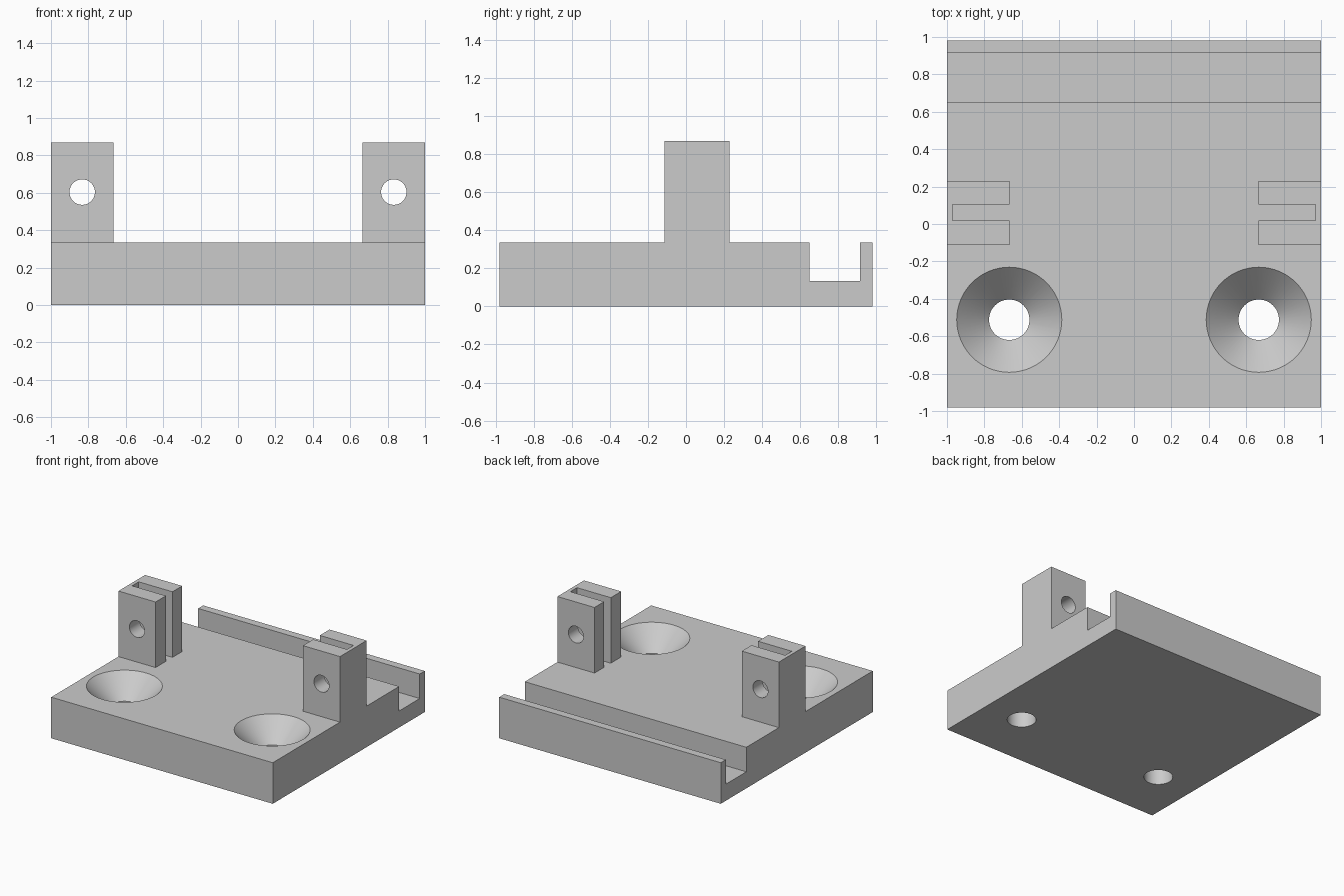
import bpy
import bmesh
from math import radians
from mathutils import Matrix

cube = bpy.data.objects.get("Cube")
if cube:
    bpy.data.objects.remove(cube, do_unlink=True)

# Main dimensions
HALF_Y, DECK, POST_TOP = 0.98, 0.335, 0.87
POST_IN = 0.665
HOLE_Y, HOLE_X = -0.512, 0.667

gray = bpy.data.materials.new("plain_gray")
gray.use_nodes = True
gray.diffuse_color = (0.6, 0.6, 0.6, 1)
gray.node_tree.nodes["Principled BSDF"].inputs["Base Color"].default_value = (0.6, 0.6, 0.6, 1)


def make_object(name, bm):
    bmesh.ops.recalc_face_normals(bm, faces=bm.faces)
    mesh = bpy.data.meshes.new(name)
    bm.to_mesh(mesh)
    bm.free()
    mesh.materials.append(gray)
    obj = bpy.data.objects.new(name, mesh)
    bpy.context.collection.objects.link(obj)
    return obj


def box(name, xs, ys, zs):
    bm = bmesh.new()
    bmesh.ops.create_cube(bm, size=1)
    spans = (xs, ys, zs)
    for v in bm.verts:
        v.co = [(a + b) / 2 + c * (b - a) for c, (a, b) in zip(v.co, spans)]
    return make_object(name, bm)


def cone(name, centre, r1, r2, depth, turn=0):
    bm = bmesh.new()
    bmesh.ops.create_cone(bm, cap_ends=True, segments=64, radius1=r1, radius2=r2, depth=depth,
                          matrix=Matrix.Translation(centre) @ Matrix.Rotation(radians(turn), 4, "X"))
    return make_object(name, bm)


def cut(target, cutter):
    cutter.hide_render = True
    mod = target.modifiers.new("cut", "BOOLEAN")
    mod.operation, mod.solver, mod.object = "DIFFERENCE", "EXACT", cutter
    bpy.context.view_layer.objects.active = target
    bpy.ops.object.modifier_apply(modifier=mod.name)
    bpy.data.objects.remove(cutter, do_unlink=True)


# Side profile with post and groove, extruded across the width
profile = [(-HALF_Y, 0), (HALF_Y, 0), (HALF_Y, DECK), (0.915, DECK), (0.915, 0.135),
           (0.65, 0.135), (0.65, DECK), (0.23, DECK), (0.23, POST_TOP),
           (-0.113, POST_TOP), (-0.113, DECK), (-HALF_Y, DECK)]
bm = bmesh.new()
face = bm.faces.new([bm.verts.new((-1, y, z)) for y, z in profile])
side = bmesh.ops.extrude_face_region(bm, geom=[face])["geom"]
bmesh.ops.translate(bm, vec=(2, 0, 0), verts=[v for v in side if isinstance(v, bmesh.types.BMVert)])
plate = make_object("mounting_plate", bm)

# Clear the space between the two posts
cut(plate, box("post_gap", (-POST_IN, POST_IN), (-0.3, 0.4), (DECK, 1)))

for s in (-1, 1):
    # Slot opening toward the middle of the plate
    cut(plate, box("post_slot", sorted((s * 0.6, s * 0.97)), (0.02, 0.105), (DECK, 1)))
    # Pin hole through the post
    cut(plate, cone("pin_hole", (s * 0.833, 0.06, 0.604), 0.068, 0.068, 0.6, 90))
    # Countersunk screw hole, with the cone carried a little above the deck
    cut(plate, cone("screw_hole", (s * HOLE_X, HOLE_Y, 0.2), 0.108, 0.108, 0.8))
    cut(plate, cone("countersink", (s * HOLE_X, HOLE_Y, 0.253), 0.108, 0.29, 0.182 - 0.0))

# Smooth the round walls, keep the edges sharp
bpy.ops.object.select_all(action="DESELECT")
plate.select_set(True)
bpy.context.view_layer.objects.active = plate
bpy.ops.object.shade_smooth_by_angle(angle=radians(30))
